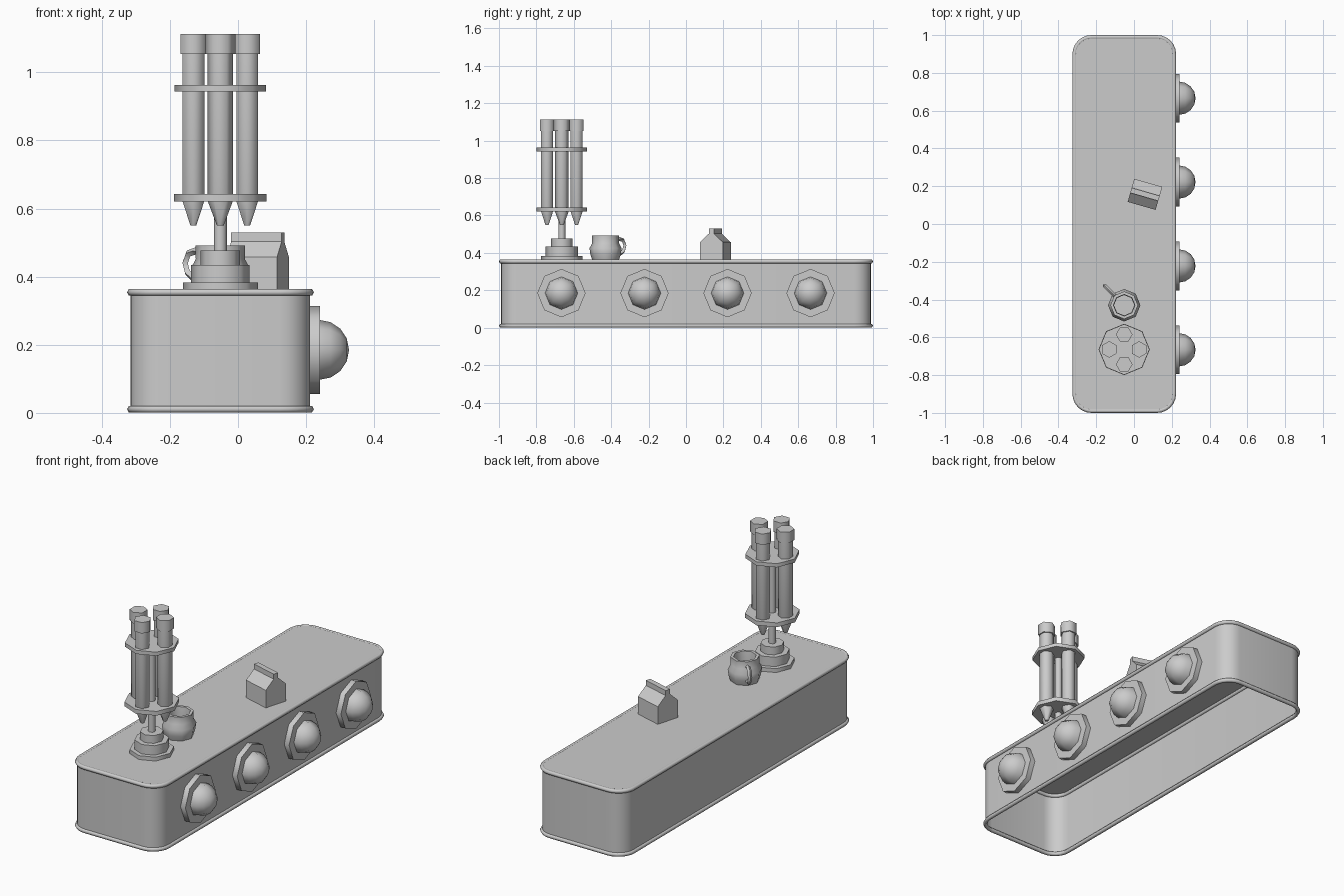
import bpy, bmesh
from math import sin, cos, pi, radians
from mathutils import Matrix, Vector

if "Cube" in bpy.data.objects:
    bpy.data.objects.remove(bpy.data.objects["Cube"])


def finish(name, bm, matrix=Matrix(), smooth=65, closed=True):
    bmesh.ops.remove_doubles(bm, verts=bm.verts, dist=1e-5)
    if closed:
        bmesh.ops.recalc_face_normals(bm, faces=bm.faces)
    me = bpy.data.meshes.new(name)
    bm.to_mesh(me)
    bm.free()
    ob = bpy.data.objects.new(name, me)
    bpy.context.collection.objects.link(ob)
    ob.matrix_world = matrix
    if smooth:
        shade(ob, smooth)
    return ob


def shade(ob, angle):
    bpy.ops.object.select_all(action='DESELECT')
    bpy.context.view_layer.objects.active = ob
    ob.select_set(True)
    bpy.ops.object.shade_smooth_by_angle(angle=radians(angle))


def lathe(name, profile, sides, matrix, turn=0.0):
    """Spin a list of (radius, height) points around local z."""
    bm = bmesh.new()
    rings = []
    for r, z in profile:
        rings.append([bm.verts.new((r * cos(turn + 2 * pi * i / sides),
                                    r * sin(turn + 2 * pi * i / sides), z))
                      for i in range(sides)])
    for a, b in zip(rings, rings[1:]):
        for i in range(sides):
            j = (i + 1) % sides
            bm.faces.new((a[i], a[j], b[j], b[i]))
    return finish(name, bm, matrix)


def drum(r, z0, z1):
    return [(0, z0), (r, z0), (r, z1), (0, z1)]


def tube(name, points, radius, cyclic, resolution=1):
    cu = bpy.data.curves.new(name, 'CURVE')
    cu.dimensions = '3D'
    cu.bevel_depth = radius
    cu.bevel_resolution = resolution
    cu.use_fill_caps = not cyclic
    sp = cu.splines.new('POLY')
    sp.points.add(len(points) - 1)
    for p, co in zip(sp.points, points):
        p.co = (*co, 1)
    sp.use_cyclic_u = cyclic
    ob = bpy.data.objects.new(name, cu)
    bpy.context.collection.objects.link(ob)
    bpy.ops.object.select_all(action='DESELECT')
    bpy.context.view_layer.objects.active = ob
    ob.select_set(True)
    bpy.ops.object.convert(target='MESH')
    shade(bpy.context.object, 65)


# Rounded rectangle outline of the counter
X0, X1, Y, R, STEPS, TOP = -0.315, 0.212, 0.989, 0.09, 6, 0.362
outline = []
corners = [(X1 - R, Y - R), (X0 + R, Y - R), (X0 + R, R - Y), (X1 - R, R - Y)]
for k, (cx, cy) in enumerate(corners):
    for s in range(STEPS + 1):
        a = pi / 2 * (k + s / STEPS)
        outline.append((cx + R * cos(a), cy + R * sin(a)))

# Counter shell, open underneath
bm = bmesh.new()
low = [bm.verts.new((x, y, 0.01)) for x, y in outline]
high = [bm.verts.new((x, y, TOP)) for x, y in outline]
for i in range(len(low)):
    j = (i + 1) % len(low)
    bm.faces.new((low[i], low[j], high[j], high[i]))
bm.faces.new(high)
finish("counter_body", bm, smooth=35, closed=False)

# Trim rails along the top and bottom edge
for name, z in (("top_trim", 0.354), ("bottom_trim", 0.011)):
    tube(name, [(x, y, z) for x, y in outline], 0.011, True)

# Dome lamps on the right side
face_right = Matrix.Rotation(pi / 2, 4, 'Y')
for i in range(4):
    m = Matrix.Translation((0.0, -0.666 + 0.444 * i, 0.185)) @ face_right
    lathe(f"lamp_plate_{i}", drum(0.129, 0.205, 0.241), 8, m)
    dome = [(0.088 * cos(pi / 8 * k), 0.238 + 0.088 * sin(pi / 8 * k)) for k in range(4)]
    lathe(f"lamp_dome_{i}", dome + [(0, 0.326)], 8, m)

# Dispenser stand: stepped foot, post and two holder plates
stand = Matrix.Translation((-0.052, -0.664, 0))
lathe("stand_foot", [(0, 0.36), (0.11, 0.36), (0.11, 0.383), (0.086, 0.383),
                     (0.086, 0.434), (0.058, 0.434), (0.058, 0.476), (0, 0.476)], 8, stand)
lathe("stand_post", drum(0.019, 0.47, 0.95), 8, stand)
lathe("lower_holder", drum(0.136, 0.62, 0.643), 8, stand)
lathe("upper_holder", drum(0.134, 0.943, 0.963), 8, stand)

# Four capped tubes with pointed ends around the post
for i in range(4):
    m = stand @ Matrix.Rotation(pi / 2 * i, 4, 'Z') @ Matrix.Translation((0.079, 0, 0))
    lathe(f"tube_{i}", [(0, 0.55), (0.010, 0.55), (0.037, 0.622), (0.037, 1.053),
                        (0.044, 1.053), (0.044, 1.112), (0, 1.112)], 6, m, pi / 6)

# Mug
mug = Matrix.Translation((-0.052, -0.43, 0))
lathe("mug", [(0, 0.363), (0.072, 0.363), (0.081, 0.39), (0.086, 0.425), (0.072, 0.452),
              (0.073, 0.492), (0.057, 0.492), (0.054, 0.46), (0.054, 0.38), (0, 0.38)],
      8, mug)

# Mug handle, pointing back and left
d = Vector((-1, 1, 0)).normalized()
path = [(0.068, 0.463), (0.10, 0.476), (0.132, 0.468), (0.146, 0.440),
        (0.136, 0.412), (0.112, 0.396), (0.078, 0.392)]
tube("mug_handle", [tuple(Vector((-0.052, -0.43, z)) + d * r) for r, z in path], 0.011, False, 0)

# Drink carton: gabled profile with a top fin, extruded along its width
side = [(-0.0635, 0.36), (0.0635, 0.36), (0.0635, 0.457), (0.014, 0.503),
        (0.014, 0.53), (-0.014, 0.53), (-0.014, 0.503), (-0.0635, 0.457)]
bm = bmesh.new()
face = bm.faces.new([bm.verts.new((-0.077, y, z)) for y, z in side])
ext = bmesh.ops.extrude_face_region(bm, geom=[face], use_keep_orig=True)
bmesh.ops.translate(bm, vec=(0.154, 0, 0),
                    verts=[g for g in ext["geom"] if isinstance(g, bmesh.types.BMVert)])
finish("carton", bm, Matrix.Translation((0.058, 0.157, 0)) @ Matrix.Rotation(radians(-16), 4, 'Z'),
       smooth=0)
